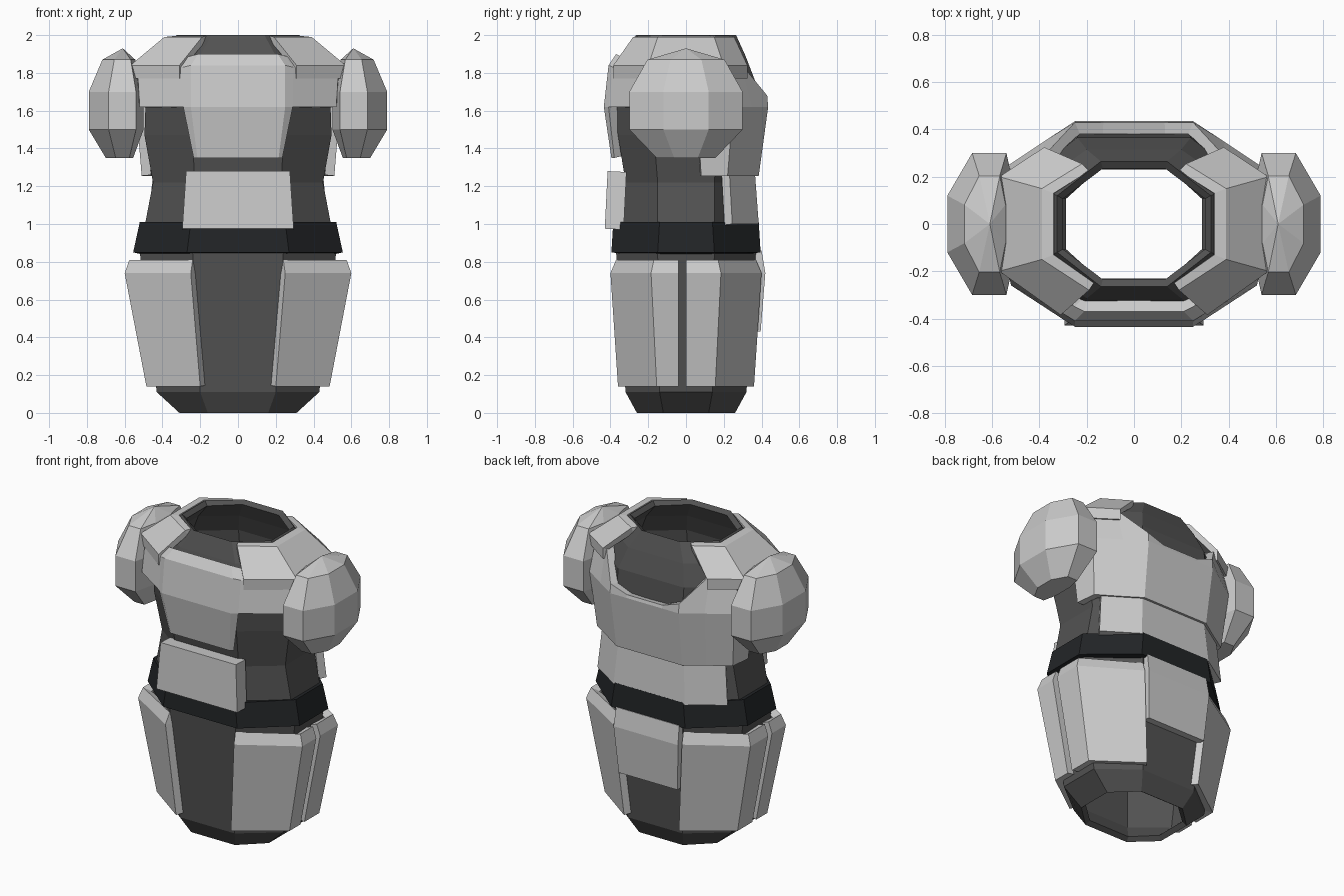
import bpy, bmesh
from mathutils import Vector

if "Cube" in bpy.data.objects:
    bpy.data.objects.remove(bpy.data.objects["Cube"])


def material(name, v):
    m = bpy.data.materials.new(name)
    m.diffuse_color = (*v, 1)
    m.use_nodes = True
    m.node_tree.nodes["Principled BSDF"].inputs["Base Color"].default_value = m.diffuse_color
    return m


DARK = material("dark_suit", (0.085, 0.085, 0.085))
BLACK = material("belt_black", (0.016, 0.018, 0.02))


def make_object(name, bm, mat=None):
    me = bpy.data.meshes.new(name)
    bm.to_mesh(me)
    bm.free()
    ob = bpy.data.objects.new(name, me)
    bpy.context.collection.objects.link(ob)
    if mat:
        me.materials.append(mat)
    return ob


def thicken(ob, t):
    mod = ob.modifiers.new("Thickness", 'SOLIDIFY')
    mod.thickness = t
    mod.offset = -1
    mod.use_even_offset = True


def mirror_x(ob):
    mod = ob.modifiers.new("Mirror", 'MIRROR')
    mod.use_clip = True


def octagon(X, Y, a, b, z):
    """Eight corners: (a, Y) on the front/back edges, (X, b) on the sides."""
    return [(X, -b, z), (X, b, z), (a, Y, z), (-a, Y, z),
            (-X, b, z), (-X, -b, z), (-a, -Y, z), (a, -Y, z)]


def tube(name, sections, thickness, mat):
    bm = bmesh.new()
    rings = [[bm.verts.new(p) for p in octagon(*s)] for s in sections]
    for r, s in zip(rings, rings[1:]):
        for i in range(8):
            j = (i + 1) % 8
            bm.faces.new((r[i], r[j], s[j], s[i]))
    ob = make_object(name, bm, mat)
    thicken(ob, thickness)
    return ob


def plate(name, rows, thickness, z=None):
    """Armour sheet from rows of points, mirrored in x and thickened inward.
    z gives one height per row for points that have only x and y."""
    bm = bmesh.new()
    grid = []
    for k, row in enumerate(rows):
        grid.append([p and bm.verts.new(p if len(p) == 3 else (*p, z[k])) for p in row])
    for r, s in zip(grid, grid[1:]):
        for i in range(len(r) - 1):
            quad = (r[i], r[i + 1], s[i + 1], s[i])
            if all(quad):
                bm.faces.new(quad)
    bm.normal_update()
    out = sum(f.normal.dot(Vector((*f.calc_center_median().xy, 0))) * f.calc_area()
              for f in bm.faces)
    if out < 0:
        bmesh.ops.reverse_faces(bm, faces=bm.faces[:])
    ob = make_object(name, bm)
    mirror_x(ob)
    thicken(ob, thickness)
    return ob


# Hollow torso, open at neck and base
tube("torso_body", [
    (0.31, 0.26, 0.16, 0.12, 0.0),
    (0.43, 0.32, 0.20, 0.14, 0.11),
    (0.52, 0.37, 0.24, 0.15, 0.85),
    (0.49, 0.34, 0.24, 0.15, 1.01),
    (0.45, 0.32, 0.23, 0.15, 1.22),
    (0.495, 0.36, 0.24, 0.17, 1.47),
    (0.49, 0.38, 0.24, 0.18, 1.62),
    (0.48, 0.365, 0.24, 0.18, 1.76),
    (0.42, 0.315, 0.20, 0.16, 1.89),
    (0.325, 0.265, 0.14, 0.12, 2.0)], 0.035, DARK)

# Belt
tube("belt", [(0.555, 0.395, 0.27, 0.15, 0.85),
              (0.52, 0.385, 0.25, 0.14, 1.01)], 0.07, BLACK)

# Chest plate with wings and a lower central panel
plate("chest_plate", [
    [(0, -0.37), (0.21, -0.37), (0.25, -0.35, 1.89), (0.48, -0.2, 1.83), (0.5, -0.05, 1.83)],
    [(0, -0.41), (0.25, -0.41), (0.29, -0.385, 1.83), (0.53, -0.215, 1.78), (0.54, -0.05, 1.78)],
    [(0, -0.435), (0.25, -0.435), (0.29, -0.41), (0.52, -0.26), (0.53, -0.05)],
    [(0, -0.395), (0.215, -0.395), (0.235, -0.38), None, None]],
    0.055, z=[1.9, 1.84, 1.62, 1.35])

# Back plate with the cut-out under the neck
plate("back_plate", [
    [(0, 0.43, 1.64), (0.13, 0.43, 1.64), (0.25, 0.43, 1.68), (0.38, 0.29, 1.85), (0.52, 0.2, 1.81), (0.54, 0.03, 1.8)],
    [(0, 0.435), (0.13, 0.435), (0.25, 0.435), (0.38, 0.35), (0.53, 0.25), (0.54, 0.06)],
    [(0, 0.385), (0.12, 0.385), (0.24, 0.385), (0.36, 0.305), (0.495, 0.22), (0.51, 0.08)]],
    0.05, z=[1.66, 1.62, 1.255])

# Shoulder collars
plate("shoulder_collar", [
    [(0.17, -0.25), (0.34, -0.13), (0.34, 0.13), (0.19, 0.225)],
    [(0.19, -0.28), (0.39, -0.15), (0.39, 0.15), (0.22, 0.255)],
    [(0.31, -0.385), (0.57, -0.2), (0.57, 0.2), (0.38, 0.325)],
    [(0.31, -0.385), (0.56, -0.2), (0.56, 0.2), (0.38, 0.325)]],
    0.035, z=[1.995, 1.99, 1.84, 1.77])

# Waist plates and tail plate
plate("abdomen_plate", [[(0, -0.415), (0.275, -0.415)],
                        [(0, -0.43), (0.295, -0.43)]], 0.1, z=[1.28, 0.975])
plate("back_waist_plate", [[(0, 0.365), (0.24, 0.365), (0.45, 0.23)],
                           [(0, 0.385), (0.26, 0.385), (0.475, 0.245)]],
      0.05, z=[1.27, 1.0])
plate("tail_plate", [[(0, 0.4), (0.23, 0.4)], [(0, 0.42), (0.235, 0.42)],
                     [(0, 0.395), (0.215, 0.395)]], 0.05, z=[0.86, 0.74, 0.43])

# Four hip plates, wrapping the corners
for label, s, e in (("front", -1, 0.04), ("back", 1, 0.0)):
    plate(label + "_hip_plate", [
        [(0.24, s * 0.37), (0.575, s * 0.17), (0.575, s * e)],
        [(0.25, s * 0.40), (0.60, s * 0.185), (0.60, s * e)],
        [(0.20, s * 0.36), (0.485, s * 0.155), (0.485, s * e)]],
        0.05, z=[0.81, 0.74, 0.14])

# Faceted shoulder balls
bm = bmesh.new()
outline = [(0.18, -0.12), (0.18, 0.12), (0.075, 0.3), (-0.07, 0.3),
           (-0.11, 0.12), (-0.11, -0.12), (-0.07, -0.3), (0.075, -0.3)]
rings = []
for z, sx, sy in ((1.35, 0.5, 0.52), (1.50, 1, 1), (1.70, 1, 1), (1.87, 0.6, 0.68)):
    rings.append([bm.verts.new((0.61 + x * sx, y * sy, z)) for x, y in outline])
for r, s in zip(rings, rings[1:]):
    for i in range(8):
        bm.faces.new((r[i], r[(i + 1) % 8], s[(i + 1) % 8], s[i]))
bm.faces.new(rings[0][::-1])
apex = bm.verts.new((0.61, 0, 1.93))
for i in range(8):
    bm.faces.new((rings[-1][i], rings[-1][(i + 1) % 8], apex))
mirror_x(make_object("shoulder_ball", bm))
